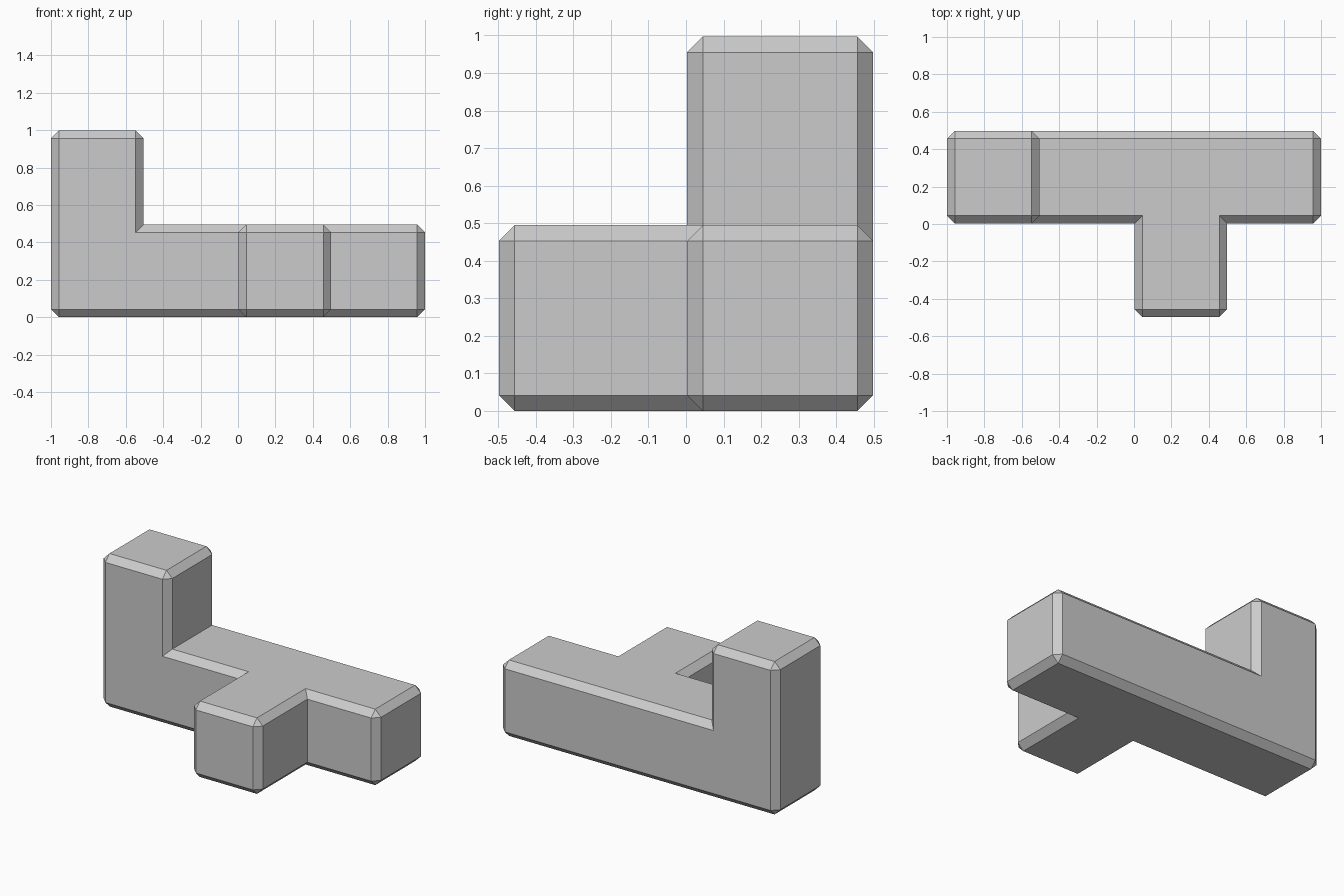
import bpy, bmesh
from mathutils import Vector

if "Cube" in bpy.data.objects:
    bpy.data.objects.remove(bpy.data.objects["Cube"], do_unlink=True)

# One plain grey
grey = bpy.data.materials.new("plain_grey")
grey.use_nodes = True
colour = (0.6, 0.6, 0.6, 1)
grey.diffuse_color = colour
grey.node_tree.nodes["Principled BSDF"].inputs["Base Color"].default_value = colour

# Block grid: planes along each axis, and the filled cells
planes = ((-1, -0.505, 0.003, 0.498, 1),
          (-0.498, 0.003, 0.498),
          (0, 0.495, 0.997))
bar = {(i, 1, 0) for i in range(4)}
column = {(0, 1, 1)}
arm = {(2, 0, 0)}
cells = bar | column | arm
CHAMFER = 0.042

# Skin the cells with their exposed faces only
bm = bmesh.new()
for cell in cells:
    for axis in range(3):
        for side in (0, 1):
            neighbour = list(cell)
            neighbour[axis] += 2 * side - 1
            if tuple(neighbour) in cells:
                continue
            u, v = (axis + 1) % 3, (axis + 2) % 3
            corners = []
            for du, dv in ((0, 0), (1, 0), (1, 1), (0, 1)):
                index = list(cell)
                index[axis] += side
                index[u] += du
                index[v] += dv
                corners.append(bm.verts.new(Vector(planes[k][index[k]] for k in range(3))))
            bm.faces.new(corners if side else corners[::-1])

# Merge into clean flat faces
bmesh.ops.remove_doubles(bm, verts=bm.verts[:], dist=0.0001)
bmesh.ops.dissolve_limit(bm, angle_limit=0.01, verts=bm.verts[:], edges=bm.edges[:])
bm.normal_update()

# Chamfer the outer edges, keep the inner corners sharp
outer = [e for e in bm.edges if e.calc_face_angle_signed() > 0.1]
bmesh.ops.bevel(bm, geom=outer, offset=CHAMFER, offset_type='OFFSET',
                segments=1, profile=0.5, affect='EDGES', clamp_overlap=False)

mesh = bpy.data.meshes.new("puzzle_piece")
bm.to_mesh(mesh)
bm.free()
mesh.materials.append(grey)
piece = bpy.data.objects.new("puzzle_piece", mesh)
bpy.context.collection.objects.link(piece)
